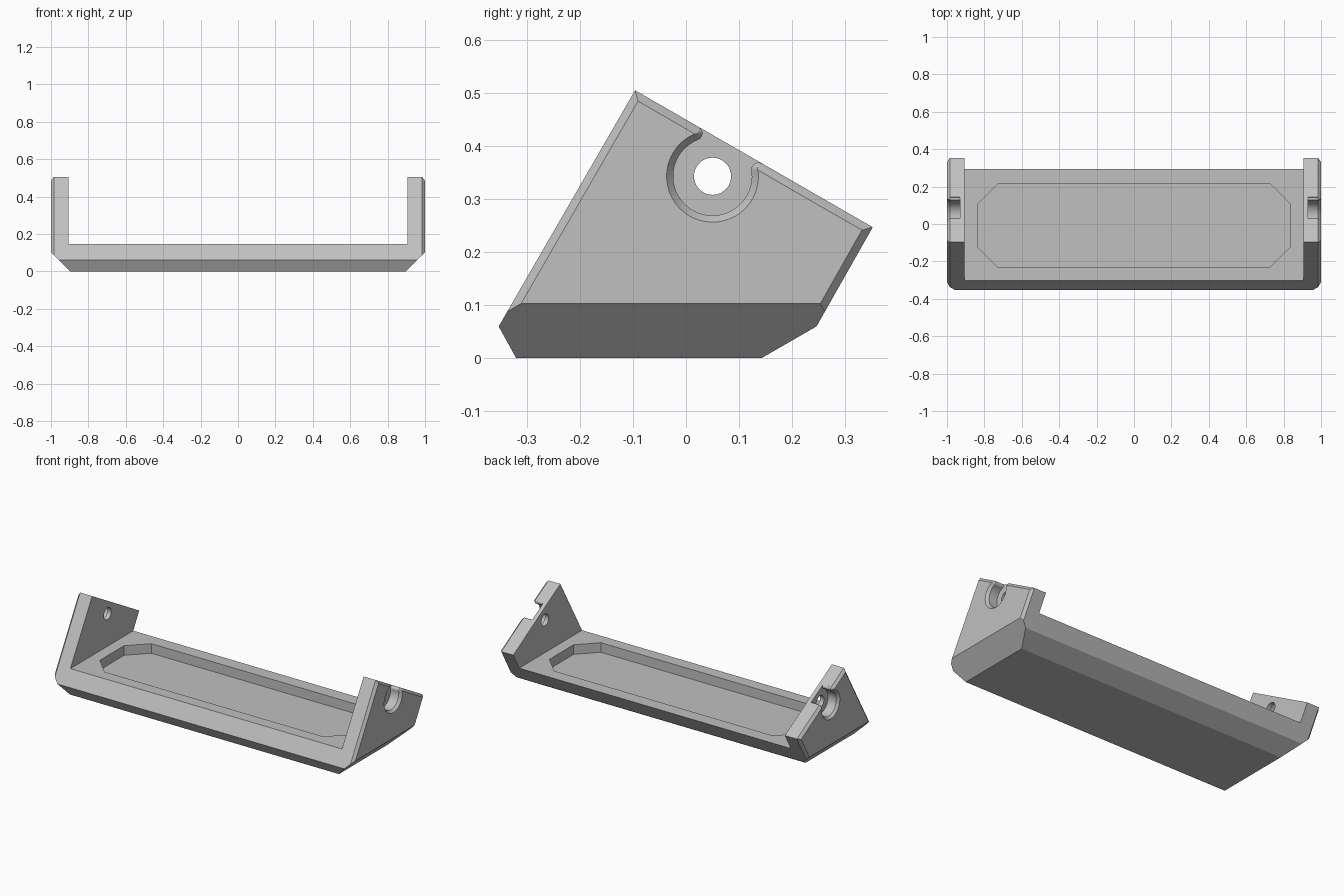
import bpy, bmesh
from math import sin, cos, pi, radians, sqrt, acos
from mathutils import Vector

cube = bpy.data.objects.get("Cube")
if cube:
    bpy.data.objects.remove(cube, do_unlink=True)

grey = bpy.data.materials.new("plain_grey")
grey.use_nodes = True
grey.diffuse_color = (0.53, 0.53, 0.53, 1)
grey.node_tree.nodes["Principled BSDF"].inputs["Base Color"].default_value = grey.diffuse_color

WALL, FLOOR, BEVEL = 0.905, 0.147, 0.015


def make_object(name, bm):
    bmesh.ops.recalc_face_normals(bm, faces=bm.faces)
    mesh = bpy.data.meshes.new(name)
    bm.to_mesh(mesh)
    bm.free()
    mesh.materials.append(grey)
    obj = bpy.data.objects.new(name, mesh)
    bpy.context.collection.objects.link(obj)
    return obj


def loft(rings):
    """Closed solid through rings that share a point count."""
    bm = bmesh.new()
    loops = [[bm.verts.new(p) for p in ring] for ring in rings]
    n = len(loops[0])
    for a, b in zip(loops, loops[1:]):
        for i in range(n):
            bm.faces.new((a[i], a[(i + 1) % n], b[(i + 1) % n], b[i]))
    bm.faces.new(loops[0][::-1])
    bm.faces.new(loops[-1])
    return bm


def side_ring(x, points):
    return [(x, y, z) for y, z in points]


def clip(bm, point, normal):
    """Slice away everything beyond a plane and close the cut."""
    cut = bmesh.ops.bisect_plane(bm, geom=bm.verts[:] + bm.edges[:] + bm.faces[:],
                                 plane_co=point, plane_no=normal, clear_outer=True)
    edges = [g for g in cut["geom_cut"] if isinstance(g, bmesh.types.BMEdge)]
    bmesh.ops.contextual_create(bm, geom=edges)


def subtract(body, cutter):
    cutter.hide_render = True
    mod = body.modifiers.new("cut", 'BOOLEAN')
    mod.operation, mod.solver, mod.object = 'DIFFERENCE', 'EXACT', cutter
    bpy.context.view_layer.objects.active = body
    bpy.ops.object.modifier_apply(modifier=mod.name)
    bpy.data.objects.remove(cutter, do_unlink=True)


# Solid block with the tilted side outline
outline = [(-0.32, 0), (0.142, 0), (0.246, 0.06), (0.352, 0.247), (-0.096, 0.505), (-0.353, 0.06)]
bm = loft([side_ring(-1, outline), side_ring(1, outline)])

# Wide lower end chamfers, then narrow chamfers round the end faces
for side in (-1, 1):
    clip(bm, (side * 0.897, 0, 0), (side, 0, -1))
    for i in (2, 3, 4):
        (y0, z0), (y1, z1) = outline[i], outline[i + 1]
        out = Vector((0, z1 - z0, y0 - y1)).normalized()
        clip(bm, (side * (1 - BEVEL), y0, z0), out + Vector((side, 0, 0)))
body = make_object("tray_bracket", bm)

# Open channel between the end walls
box = [(-1, FLOOR), (1, FLOOR), (1, 1), (-1, 1)]
subtract(body, make_object("channel_cutter", loft([side_ring(-WALL, box), side_ring(WALL, box)])))

# Shallow octagonal recess in the floor
hx, y0, y1, c = 0.835, -0.23, 0.215, 0.107
octagon = [(-hx + c, y0), (hx - c, y0), (hx, y0 + c), (hx, y1 - c),
           (hx - c, y1), (-hx + c, y1), (-hx, y1 - c), (-hx, y0 + c)]
subtract(body, make_object("recess_cutter", loft(
    [[(x, y, z) for x, y in octagon] for z in (FLOOR - 0.058, FLOOR + 0.1)])))

# Round sockets open through the sloping top, with rounded lips
centre = Vector((0.05, 0.343))
along, up = Vector((cos(pi / 6), -0.5)), Vector((0.5, cos(pi / 6)))
R, LIP = 0.074, 0.0132
TOP = up.dot(Vector(outline[4]) - centre)
lip_n = TOP - LIP
lip_u = sqrt((R + LIP) ** 2 - lip_n ** 2)
swing = acos(lip_n / (R + LIP))


def socket(grow):
    pts = [(lip_u, 0.12)]
    # right lip, running from its top round to the big arc
    for k in range(9):
        a = pi / 2 + (pi - swing) * k / 8
        pts.append((lip_u + (LIP - grow) * cos(a), lip_n + (LIP - grow) * sin(a)))
    # half of the big arc
    for k in range(1, 25):
        a = swing + (pi - swing) * k / 24
        pts.append(((R + grow) * sin(a), (R + grow) * cos(a)))
    pts += [(-u, n) for u, n in pts[-2::-1]]
    return [tuple(centre + along * u + up * n) for u, n in pts]


hole = [(centre.x + 0.035 * cos(i * pi / 24), centre.y + 0.035 * sin(i * pi / 24)) for i in range(48)]
for side in (-1, 1):
    steps = [(0.93, 0), (1 - BEVEL, 0), (1, 0.0125), (1.05, 0.0125)]
    subtract(body, make_object("socket_cutter", loft(
        [side_ring(side * x, socket(grow)) for x, grow in steps])))
    subtract(body, make_object("hole_cutter", loft(
        [side_ring(side * x, hole) for x in (0.85, 1.05)])))

# Smooth round parts, crisp edges
bpy.ops.object.select_all(action='DESELECT')
body.select_set(True)
bpy.context.view_layer.objects.active = body
bpy.ops.object.shade_smooth_by_angle(angle=radians(28))
